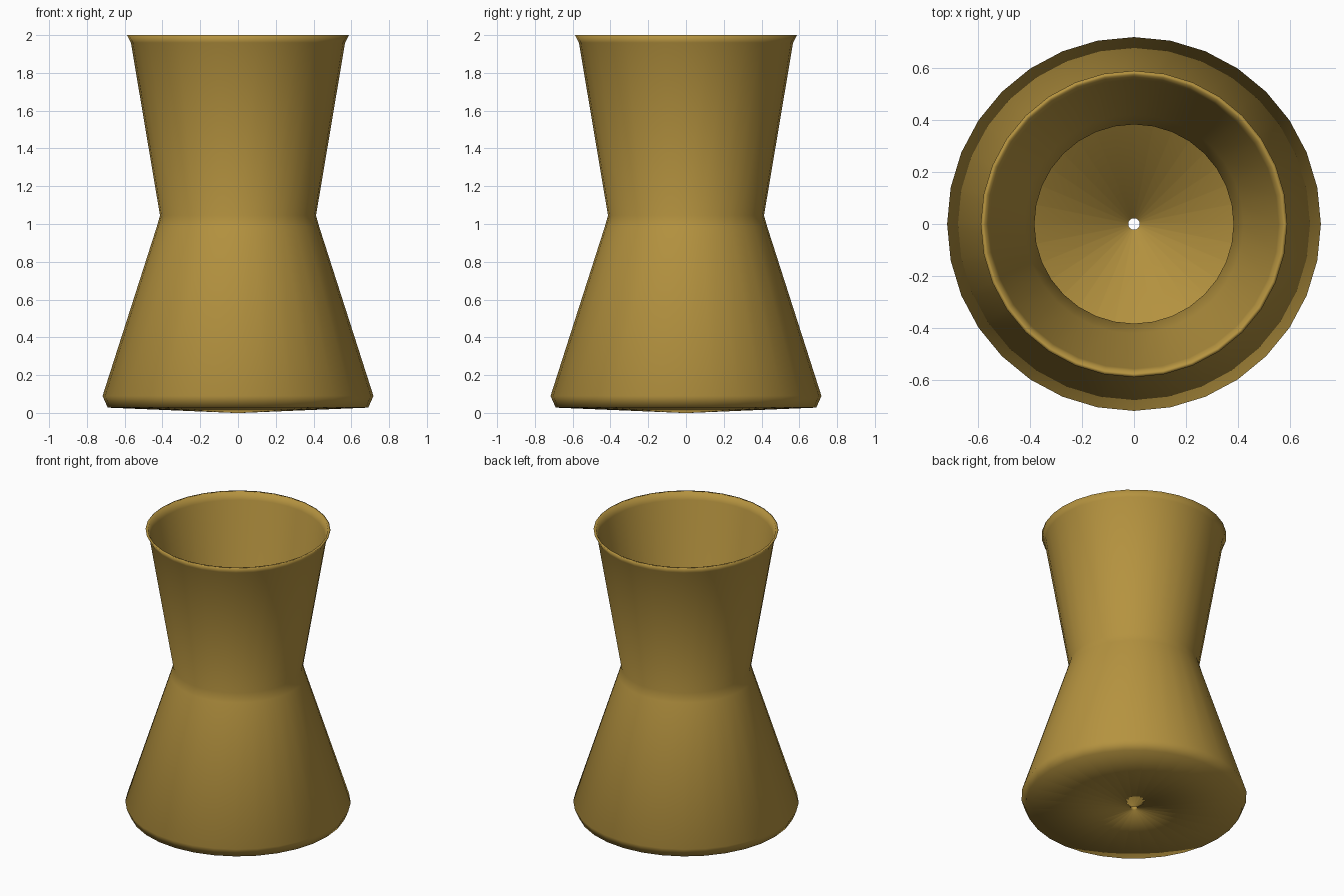
import bpy, bmesh, math

if "Cube" in bpy.data.objects:
    bpy.data.objects.remove(bpy.data.objects["Cube"])

SEGMENTS = 32


def lathe(name, profile, color):
    """Revolve a closed (radius, z) profile about the z axis."""
    bm = bmesh.new()
    rings = []
    for i in range(SEGMENTS):
        a = 2 * math.pi * i / SEGMENTS
        rings.append([bm.verts.new((r * math.cos(a), r * math.sin(a), z)) for r, z in profile])
    n = len(profile)
    for i in range(SEGMENTS):
        a, b = rings[i], rings[(i + 1) % SEGMENTS]
        for j in range(n):
            k = (j + 1) % n
            bm.faces.new((a[j], b[j], b[k], a[k]))
    bmesh.ops.recalc_face_normals(bm, faces=bm.faces)
    for f in bm.faces:
        f.smooth = True
    mesh = bpy.data.meshes.new(name)
    bm.to_mesh(mesh)
    bm.free()
    mat = bpy.data.materials.new(name + "_brass")
    mat.diffuse_color = color
    mat.use_nodes = True
    mat.node_tree.nodes["Principled BSDF"].inputs["Base Color"].default_value = mat.diffuse_color
    mesh.materials.append(mat)
    obj = bpy.data.objects.new(name, mesh)
    bpy.context.collection.objects.link(obj)
    return obj


# Outer shell: shallow conical base, flared foot, pinched waist, flared lip
outer = [(0.022, 0.0), (0.69, 0.028), (0.717, 0.09), (0.43, 0.985),
         (0.413, 1.045), (0.567, 1.96), (0.588, 2.0)]
# Inner shell, running back down from the lip to the floor hole
inner = [(0.572, 2.0), (0.555, 1.95), (0.42, 1.14), (0.382, 1.04),
         (0.40, 0.98), (0.685, 0.09), (0.665, 0.058), (0.022, 0.03)]

lathe("hourglass_cup", outer + inner, (0.46, 0.29, 0.05, 1.0))
